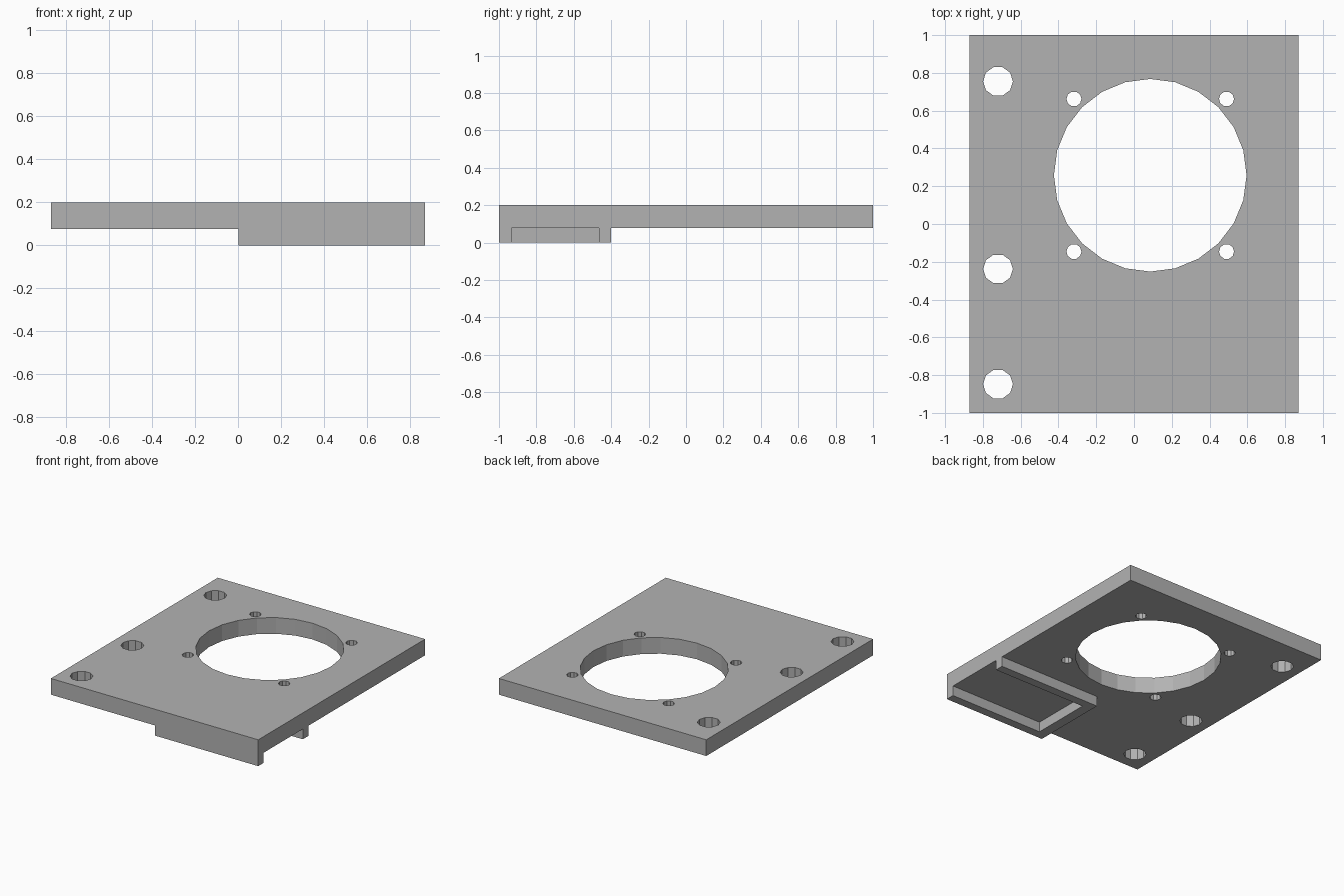
import bpy, bmesh, math

default = bpy.data.objects.get("Cube")
if default:
    bpy.data.objects.remove(default, do_unlink=True)

HALF_X, HALF_Y = 0.87, 1.0
PLATE_Z, TOP_Z = 0.077, 0.2

grey = bpy.data.materials.new("plain grey")
grey.use_nodes = True
colour = (0.45, 0.45, 0.45, 1)
grey.diffuse_color = colour
grey.node_tree.nodes["Principled BSDF"].inputs["Base Color"].default_value = colour


def add_prism(bm, outline, z0, z1, top=True):
    """Extrude a counter-clockwise outline between two heights."""
    low = [bm.verts.new((x, y, z0)) for x, y in outline]
    high = [bm.verts.new((x, y, z1)) for x, y in outline]
    bm.faces.new(low[::-1])
    if top:
        bm.faces.new(high)
    n = len(outline)
    for i in range(n):
        j = (i + 1) % n
        bm.faces.new((low[i], low[j], high[j], high[i]))


def circle(cx, cy, r, sides):
    step = math.tau / sides
    return [(cx + r * math.cos(i * step), cy + r * math.sin(i * step))
            for i in range(sides)]


def make_object(name, bm):
    mesh = bpy.data.meshes.new(name)
    bm.to_mesh(mesh)
    bm.free()
    mesh.materials.append(grey)
    obj = bpy.data.objects.new(name, mesh)
    bpy.context.collection.objects.link(obj)
    return obj


# Flat mounting plate
bm = bmesh.new()
add_prism(bm, [(-HALF_X, -HALF_Y), (HALF_X, -HALF_Y),
               (HALF_X, HALF_Y), (-HALF_X, HALF_Y)], PLATE_Z, TOP_Z)
plate = make_object("mounting_plate", bm)

# Cutters: large opening, its four screw holes, and the side row of holes
CX, CY = 0.086, 0.258
holes = [circle(CX, CY, 0.51, 24)]
holes += [circle(CX + sx * 0.404, CY + sy * 0.404, 0.04, 10)
          for sx in (-1, 1) for sy in (-1, 1)]
holes += [circle(-0.72, y, 0.079, 10) for y in (0.755, -0.238, -0.848)]
bm = bmesh.new()
for outline in holes:
    add_prism(bm, outline, PLATE_Z - 0.1, TOP_Z + 0.1)
cutter = make_object("hole_cutter", bm)
cutter.hide_render = True

cut = plate.modifiers.new("holes", 'BOOLEAN')
cut.operation = 'DIFFERENCE'
cut.solver = 'EXACT'
cut.object = cutter
bpy.context.view_layer.objects.active = plate
bpy.ops.object.modifier_apply(modifier=cut.name)
bpy.data.objects.remove(cutter, do_unlink=True)

# U-shaped rim under the plate, open towards +x
WALL, BACK = 0.066, -0.4
bm = bmesh.new()
add_prism(bm, [(0.003, -HALF_Y), (HALF_X, -HALF_Y), (HALF_X, -HALF_Y + WALL),
               (0.08, -HALF_Y + WALL), (0.08, BACK - WALL),
               (HALF_X, BACK - WALL), (HALF_X, BACK), (0.003, BACK)],
          0, PLATE_Z, top=False)
make_object("pocket_rim", bm)
